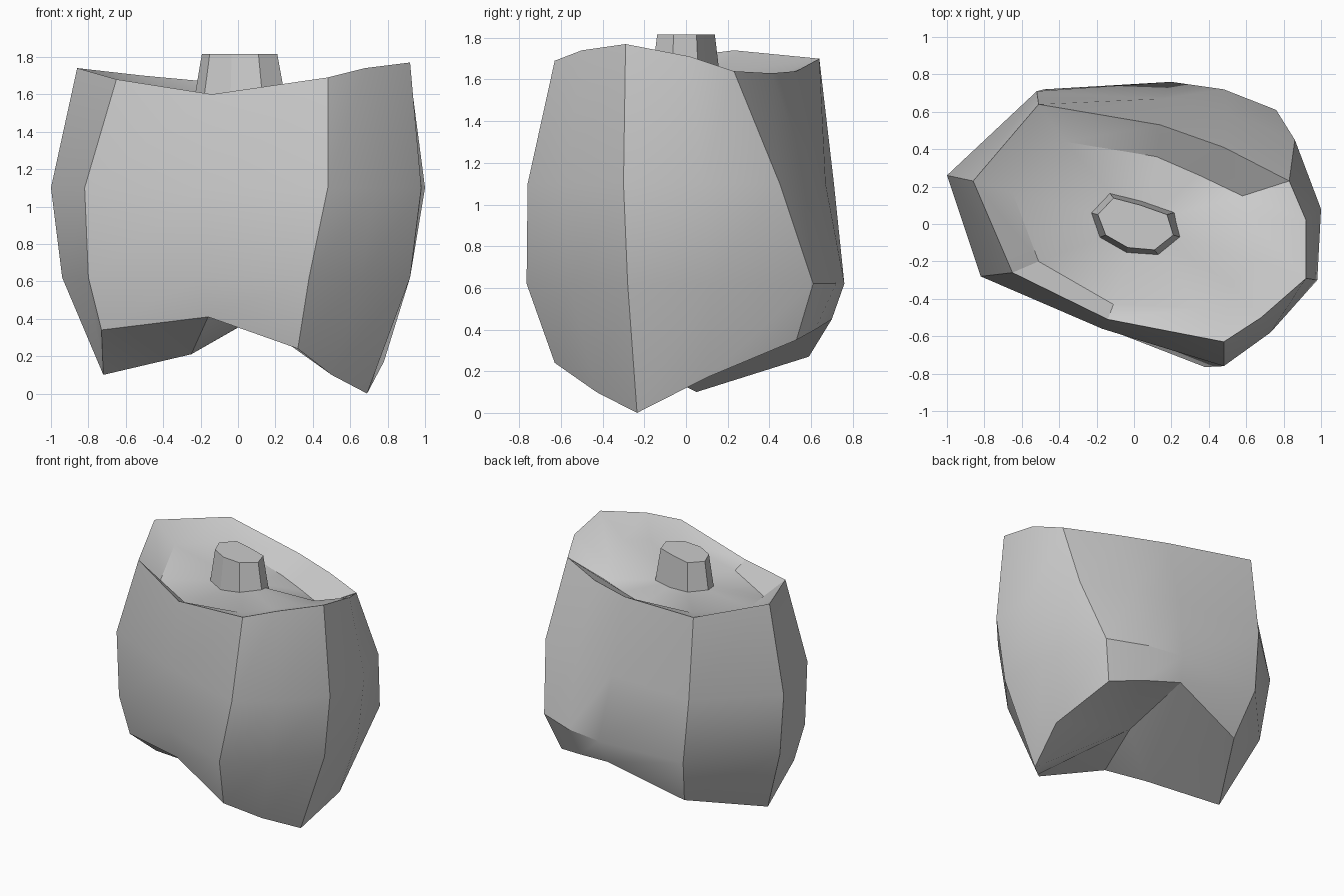
import bpy
import bmesh
from math import radians
from mathutils import Vector

default_cube = bpy.data.objects.get("Cube")
if default_cube:
    bpy.data.objects.remove(default_cube, do_unlink=True)

# One plain grey for the whole model
grey = bpy.data.materials.new("plain_grey")
grey.use_nodes = True
colour = (0.6, 0.6, 0.6, 1.0)
grey.diffuse_color = colour
grey.node_tree.nodes["Principled BSDF"].inputs["Base Color"].default_value = colour


def bridge(bm, lower, upper):
    """Join two closed rings of equal length with quads."""
    count = len(lower)
    for i in range(count):
        j = (i + 1) % count
        bm.faces.new((lower[i], lower[j], upper[j], upper[i]))


def finish(bm, name, angle):
    """Turn a bmesh into a named, shaded object."""
    bmesh.ops.recalc_face_normals(bm, faces=bm.faces[:])
    mesh = bpy.data.meshes.new(name)
    bm.to_mesh(mesh)
    bm.free()
    mesh.materials.append(grey)
    obj = bpy.data.objects.new(name, mesh)
    bpy.context.collection.objects.link(obj)
    bpy.ops.object.select_all(action="DESELECT")
    obj.select_set(True)
    bpy.context.view_layer.objects.active = obj
    bpy.ops.object.shade_smooth_by_angle(angle=radians(angle))
    return obj


# Wall profiles, counter-clockwise: foot, lower belly, upper belly, rim, basin edge
BELLY_LOW, BELLY_HIGH = 0.62, 1.1
profiles = {
    "front": [(.32, -.63, .24), (.38, -.765), (.48, -.76), (.48, -.63, 1.69), (.35, -.45, 1.62)],
    "front_left": [(.5, -.43, .1), (.66, -.56), (.73, -.58), (.68, -.5, 1.74), (.52, -.32, 1.64)],
    "left_front": [(.69, -.235, 0), (.92, -.28), (.98, -.3), (.92, -.29, 1.77), (.66, -.2, 1.66)],
    "left": [(.78, .1, .17), (.92, .12), (1, .08), (.92, .02, 1.71), (.62, .03, 1.6)],
    "left_back": [(.67, .53, .35), (.76, .61), (.86, .45), (.83, .23, 1.64), (.58, .15, 1.51)],
    "back_left": [(.45, .62, .4), (.48, .72), (.5, .6), (.48, .41, 1.63), (.35, .26, 1.52)],
    "back": [(.17, .7, .45), (.2, .76), (.15, .67), (.14, .53, 1.64), (.12, .36, 1.53)],
    "back_right": [(-.4, .59, .27), (-.48, .72), (-.52, .71), (-.51, .64, 1.7), (-.37, .44, 1.62)],
    "right": [(-.72, .05, .1), (-.94, .22), (-1, .26), (-.86, .23, 1.74), (-.65, .17, 1.63)],
    "right_front": [(-.73, -.25, .34), (-.8, -.28), (-.82, -.28), (-.65, -.26, 1.68), (-.51, -.2, 1.54)],
    "front_right": [(-.16, -.5, .41), (-.2, -.54), (-.17, -.56), (-.14, -.51, 1.6), (-.11, -.43, 1.54)],
}

# Body: loft the profiles into walls and basin slope
body = bmesh.new()
columns = {}
for side, (foot, low, high, rim, basin) in profiles.items():
    path = [foot, (*low, BELLY_LOW), (*high, BELLY_HIGH), rim, basin]
    columns[side] = [body.verts.new(point) for point in path]
rings = list(zip(*columns.values()))
for lower, upper in zip(rings, rings[1:]):
    bridge(body, lower, upper)

# Basin floor
floor_centre = body.verts.new((.02, 0, 1.6))
edge = rings[-1]
for i, vert in enumerate(edge):
    body.faces.new((vert, edge[(i + 1) % len(edge)], floor_centre))

# Underside: a raised saddle between two pointed feet
feet = {side: column[0] for side, column in columns.items()}
saddle = body.verts.new((.08, .05, .4))
inner_foot = body.verts.new((-.25, -.17, .21))


def underside_fan(centre, sides):
    for a, b in zip(sides, sides[1:]):
        body.faces.new((feet[a], feet[b], centre))


underside_fan(saddle, ["front_right", "front", "front_left", "left_front",
                       "left", "left_back", "back_left", "back"])
underside_fan(inner_foot, ["back", "back_right", "right", "right_front", "front_right"])
body.faces.new((feet["back"], inner_foot, saddle))
body.faces.new((inner_foot, feet["front_right"], saddle))
finish(body, "body", 30)

# Peg: tapered eight-sided stub standing in the basin
outline = [(-.23, .06), (-.18, -.07), (-.04, -.15), (.13, -.165),
           (.25, -.07), (.21, .06), (.04, .12), (-.13, .165)]
peg = bmesh.new()
peg_rings = []
for height, scale in ((1.54, 1.04), (1.815, .84)):
    peg_rings.append([peg.verts.new(Vector((x * scale, y * scale, height)))
                      for x, y in outline])
bridge(peg, *peg_rings)
peg.faces.new(peg_rings[1])
peg.faces.new(peg_rings[0][::-1])
finish(peg, "peg", 20)
